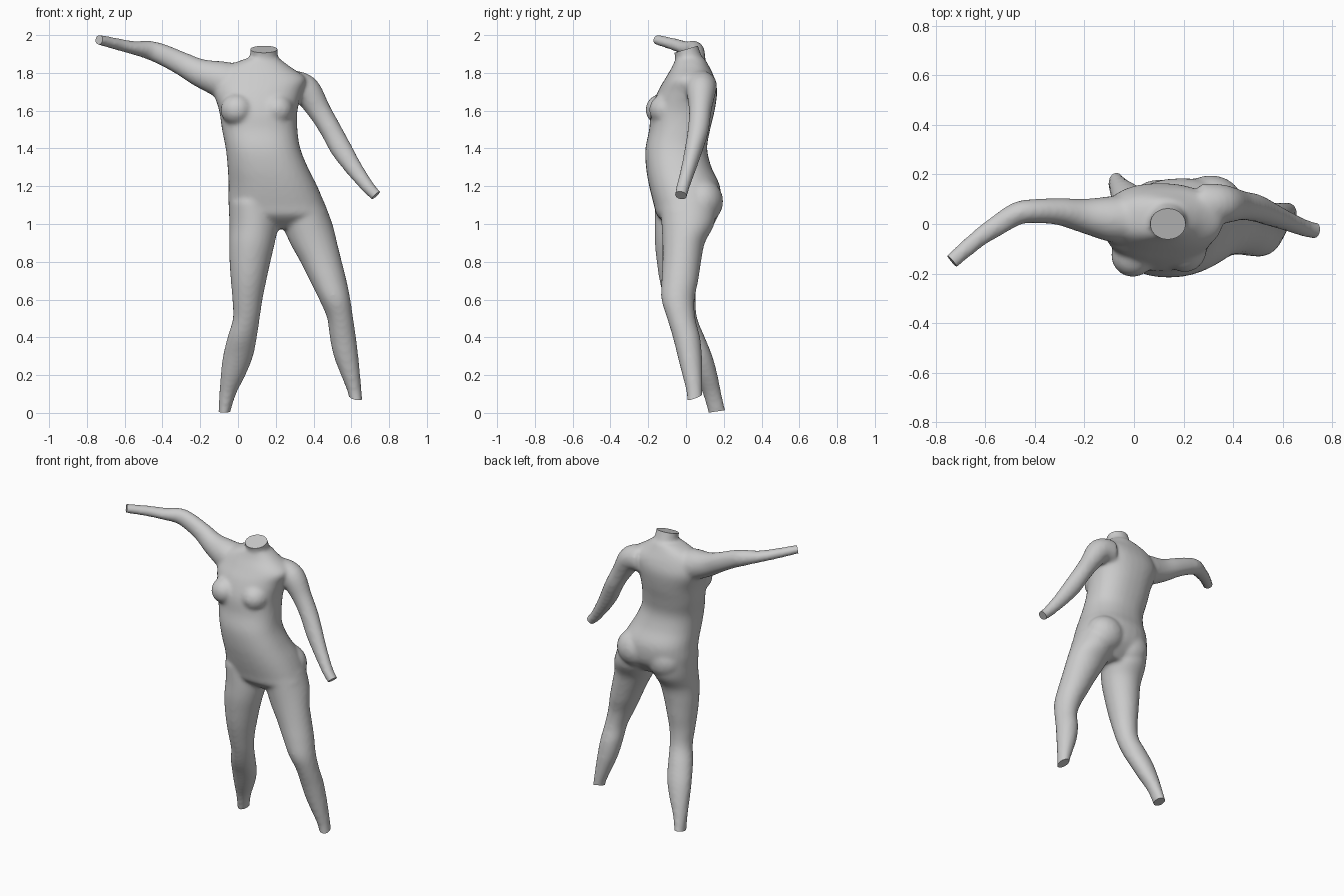
import bpy, bmesh, math
from mathutils import Vector, Matrix

if "Cube" in bpy.data.objects:
    bpy.data.objects.remove(bpy.data.objects["Cube"])

bm = bmesh.new()
SIDES = 32
EXTRA = 0.06   # limbs overshoot, then get cut flat


def spline(rows, steps=5):
    pts = [rows[0]] + rows + [rows[-1]]
    out = []
    for i in range(1, len(pts) - 2):
        p0, p1, p2, p3 = pts[i - 1:i + 3]
        for s in range(steps):
            t = s / steps
            out.append([0.5 * (2 * b + (c - a) * t + (2 * a - 5 * b + 4 * c - d) * t * t
                               + (3 * b - a - 3 * c + d) * t ** 3)
                        for a, b, c, d in zip(p0, p1, p2, p3)])
    return out + [list(rows[-1])]


def loft(rows, level=False, power=2.0, extend=True):
    """Rows are x, y, z, half size a, half size b; level keeps rings horizontal."""
    rows = spline(rows)
    if extend:
        p, q = Vector(rows[-2][:3]), Vector(rows[-1][:3])
        rows.append(list(q + (q - p).normalized() * EXTRA) + rows[-1][3:])
    rings = []
    for i, (x, y, z, a, b) in enumerate(rows):
        if level:
            u, v = Vector((1, 0, 0)), Vector((0, 1, 0))
        else:
            t = Vector(rows[min(i + 1, len(rows) - 1)][:3]) - Vector(rows[max(i - 1, 0)][:3])
            t.normalize()
            u = Vector((0, 1, 0))
            u = (u - t * u.dot(t)).normalized()
            v = t.cross(u)
        ring = []
        for k in range(SIDES):
            ang = 2 * math.pi * k / SIDES
            c, s = math.cos(ang), math.sin(ang)
            c = math.copysign(abs(c) ** (2 / power), c)
            s = math.copysign(abs(s) ** (2 / power), s)
            ring.append(bm.verts.new(Vector((x, y, z)) + u * a * c + v * b * s))
        rings.append(ring)
    faces = [bm.faces.new(rings[0]), bm.faces.new(rings[-1])]
    for r, n in zip(rings, rings[1:]):
        for k in range(SIDES):
            m = (k + 1) % SIDES
            faces.append(bm.faces.new((r[k], r[m], n[m], n[k])))
    bmesh.ops.recalc_face_normals(bm, faces=faces)


def boxed(rows):
    """Left, right, front, back, height -> centre and half sizes."""
    return [((l + r) / 2, (f + b) / 2, z, (r - l) / 2, (b - f) / 2) for l, r, f, b, z in rows]


def ball(centre, size):
    m = Matrix.Translation(centre) @ Matrix.Diagonal((*size, 1))
    bmesh.ops.create_uvsphere(bm, u_segments=24, v_segments=16, radius=1, matrix=m)


# torso
loft(boxed([
    (.12, .34, -.07, .09, .975), (-.03, .47, -.15, .15, 1.04), (-.05, .46, -.17, .18, 1.1),
    (-.05, .42, -.195, .18, 1.2), (-.055, .37, -.212, .135, 1.3), (-.065, .33, -.215, .112, 1.4),
    (-.085, .315, -.195, .128, 1.5), (-.10, .315, -.185, .152, 1.6), (-.13, .34, -.15, .165, 1.7),
    (-.12, .36, -.11, .152, 1.77), (-.07, .28, -.075, .125, 1.83), (.04, .22, -.055, .10, 1.875),
]), level=True, power=2.3, extend=False)

# neck
loft([(.14, .04, 1.78, .09, .10), (.138, .017, 1.87, .07, .076), (.137, 0, 1.925, .066, .073)])

# chest and seat
ball((-.005, -.125, 1.605), (.088, .09, .085))
ball((.205, -.105, 1.605), (.088, .09, .085))
ball((.31, .085, 1.12), (.13, .112, .12))
ball((.10, .075, 1.09), (.12, .105, .12))

# legs
loft(boxed([
    (.22, .455, -.14, .16, 1.12), (.235, .50, -.13, .15, 1.0), (.275, .525, -.125, .10, .9),
    (.33, .55, -.125, .08, .8), (.38, .575, -.13, .065, .7), (.43, .595, -.13, .045, .6),
    (.472, .61, -.10, .05, .5), (.486, .625, -.07, .075, .4), (.507, .637, -.045, .085, .3),
    (.545, .647, -.02, .087, .2), (.577, .654, 0, .087, .12), (.590, .659, .005, .087, .07),
]), level=True)
loft(boxed([
    (-.05, .20, -.165, .16, 1.12), (-.046, .213, -.165, .15, 1.0), (-.046, .195, -.165, .09, .9),
    (-.045, .172, -.155, .07, .8), (-.038, .15, -.14, .06, .7), (-.03, .13, -.115, .05, .6),
    (-.027, .115, -.085, .06, .5), (-.056, .10, -.05, .10, .4), (-.08, .08, 0, .14, .3),
    (-.092, .04, .045, .167, .2), (-.099, -.01, .09, .188, .1), (-.104, -.042, .118, .212, 0),
]), level=True)

# raised arm
loft([(.03, .02, 1.72, .10, .12), (-.08, .02, 1.762, .095, .10), (-.2, .033, 1.80, .07, .075),
      (-.3, .05, 1.85, .055, .062), (-.4, .052, 1.897, .049, .056), (-.47, .043, 1.92, .047, .05),
      (-.55, -.005, 1.932, .043, .036), (-.63, -.06, 1.95, .037, .032),
      (-.735, -.15, 1.975, .032, .027)])

# lowered arm
loft([(.27, .08, 1.73, .085, .085), (.355, .08, 1.71, .08, .08), (.43, .075, 1.6, .06, .062),
      (.49, .065, 1.5, .056, .057), (.545, .042, 1.4, .048, .057), (.61, .015, 1.3, .04, .047),
      (.685, -.015, 1.2, .035, .036), (.73, -.027, 1.152, .034, .031)])

# fuse the parts into one smooth skin
mesh = bpy.data.meshes.new("body")
bm.to_mesh(mesh)
bm.free()
body = bpy.data.objects.new("body", mesh)
bpy.context.collection.objects.link(body)
remesh = body.modifiers.new("fuse", 'REMESH')
remesh.mode = 'VOXEL'
remesh.voxel_size = 0.012
soften = body.modifiers.new("soften", 'SMOOTH')
soften.factor = 0.5
soften.iterations = 8
skin = bpy.data.meshes.new_from_object(body.evaluated_get(bpy.context.evaluated_depsgraph_get()))
body.modifiers.clear()

# cut the neck, wrists and ankles flat
cuts = [((.137, 0, 1.925), (0, -.3, 1)), ((-.735, -.15, 1.975), (-.75, -.64, .15)),
        ((.73, -.027, 1.152), (.68, -.18, -.72)), ((.625, .046, .082), (-.2, .35, -1)),
        ((-.073, .165, .008), (0, .15, -1))]
bm = bmesh.new()
bm.from_mesh(skin)
for centre, normal in cuts:
    c = Vector(centre)
    faces = [f for f in bm.faces if all((v.co - c).length < .13 for v in f.verts)]
    geom = set(faces)
    for f in faces:
        geom.update(f.verts)
        geom.update(f.edges)
    bmesh.ops.bisect_plane(bm, geom=list(geom), plane_co=c,
                           plane_no=Vector(normal).normalized(), clear_outer=True)
    bmesh.ops.holes_fill(bm, edges=[e for e in bm.edges if e.is_boundary], sides=0)
bmesh.ops.recalc_face_normals(bm, faces=bm.faces)
bm.to_mesh(skin)
bm.free()
body.data = skin
bpy.data.meshes.remove(mesh)
skin.name = "body"

bpy.context.view_layer.objects.active = body
body.select_set(True)
bpy.ops.object.shade_smooth_by_angle(angle=math.radians(40))
